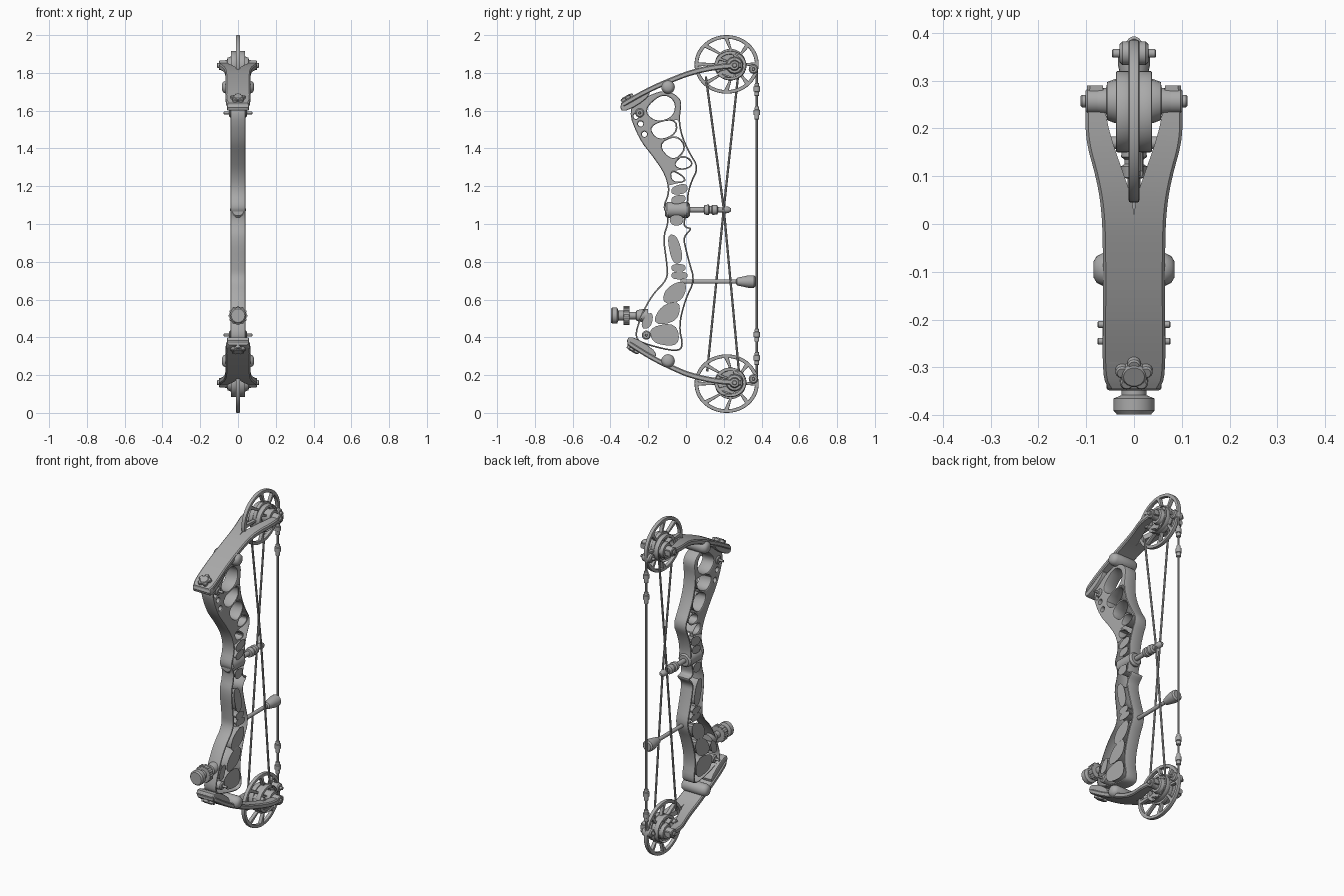
import bpy, bmesh, math
from mathutils import Vector

if "Cube" in bpy.data.objects:
    bpy.data.objects.remove(bpy.data.objects["Cube"], do_unlink=True)

grey = bpy.data.materials.new("satin grey")
grey.use_nodes = True
grey.diffuse_color = (0.4, 0.4, 0.4, 1)
grey.node_tree.nodes["Principled BSDF"].inputs["Base Color"].default_value = (0.4, 0.4, 0.4, 1)


def finish(obj):
    """Give the part its colour and smooth shading with sharp edges."""
    if obj.name not in bpy.context.collection.objects:
        bpy.context.collection.objects.link(obj)
    bpy.ops.object.select_all(action='DESELECT')
    obj.select_set(True)
    bpy.context.view_layer.objects.active = obj
    if obj.type == 'CURVE':
        bpy.ops.object.convert(target='MESH')
        obj = bpy.context.object
    obj.data.materials.clear()
    obj.data.materials.append(grey)
    bpy.ops.object.shade_smooth_by_angle(angle=math.radians(35))
    return obj


def soften(points, closed=True, rounds=2):
    """Cut the corners of a path so that it curves."""
    points = [Vector(p) for p in points]
    for _ in range(rounds):
        pairs = list(zip(points, points[1:] + points[:1]))
        if not closed:
            pairs.pop()
        cut = [a.lerp(b, t) for a, b in pairs for t in (0.25, 0.75)]
        points = cut if closed else [points[0]] + cut + [points[-1]]
    return points


def plate(name, outlines, half, bevel=0.006, x=0):
    """Flat plate in the side plane, the first outline filled, the others cut out."""
    curve = bpy.data.curves.new(name, 'CURVE')
    curve.dimensions = '2D'
    curve.fill_mode = 'BOTH'
    curve.extrude = half - bevel
    curve.bevel_depth = bevel
    curve.bevel_resolution = 1
    curve.offset = -bevel
    for outline in outlines:
        spline = curve.splines.new('POLY')
        spline.points.add(len(outline) - 1)
        spline.use_cyclic_u = True
        for point, p in zip(spline.points, outline):
            point.co = (p[0], p[1], 0, 1)
    obj = bpy.data.objects.new(name, curve)
    obj.rotation_euler = (math.pi / 2, 0, math.pi / 2)
    obj.location.x = x
    return finish(obj)


def turned(name, origin, axis, profile, sides=20):
    """Turned part: profile lists (distance along axis, radius)."""
    turn = Vector(axis).normalized().to_track_quat('Z', 'Y')
    bm = bmesh.new()
    rings = []
    for t, r in profile:
        angles = [math.tau * i / sides for i in range(sides)]
        rings.append([bm.verts.new(Vector(origin) + turn @ Vector(
            (r * math.cos(a), r * math.sin(a), t))) for a in angles])
    for a, b in zip(rings, rings[1:]):
        for i in range(sides):
            j = (i + 1) % sides
            bm.faces.new((a[i], a[j], b[j], b[i]))
    bm.faces.new(rings[0])
    bm.faces.new(rings[-1])
    return mesh_part(name, bm)


def mesh_part(name, bm):
    bmesh.ops.recalc_face_normals(bm, faces=bm.faces)
    mesh = bpy.data.meshes.new(name)
    bm.to_mesh(mesh)
    bm.free()
    return finish(bpy.data.objects.new(name, mesh))


def rod(name, origin, axis, half, radius):
    """Straight pin centred on its origin, with eased ends."""
    e = min(half, radius) * 0.25
    return turned(name, origin, axis, [(-half, radius - e), (e - half, radius),
                                       (half - e, radius), (half, radius - e)])


def ellipse(y, z, ry, rz, steps=64):
    return [(y + ry * math.cos(math.tau * i / steps), z + rz * math.sin(math.tau * i / steps))
            for i in range(steps)]


def cord(name, points, radius):
    curve = bpy.data.curves.new(name, 'CURVE')
    curve.dimensions = '3D'
    curve.bevel_depth = radius
    curve.bevel_resolution = 2
    spline = curve.splines.new('POLY')
    spline.points.add(len(points) - 1)
    for point, p in zip(spline.points, points):
        point.co = (*p, 1)
    return finish(bpy.data.objects.new(name, curve))


# Riser: one outline with rounded windows
riser = [(-.31, 1.61), (-.25, 1.45), (-.17, 1.35), (-.11, 1.26), (-.09, 1.17), (-.125, 1.09),
         (-.1, 1.05), (-.1, 1), (-.125, .93), (-.105, .79), (-.1, .71), (-.18, .63), (-.24, .52),
         (-.28, .39), (-.2, .355), (-.05, .32), (-.01, .35), (-.035, .46), (0, .6), (.05, .7),
         (.02, .8), (0, .88), (-.01, .93), (.04, .98), (-.01, .985), (0, 1.04), (.015, 1.08),
         (.01, 1.14), (.03, 1.22), (.07, 1.3), (.02, 1.38), (-.02, 1.47), (-.035, 1.56),
         (-.02, 1.65), (-.06, 1.69), (-.12, 1.71), (-.22, 1.67)]
upper_windows = [
    [(-.2, 1.63), (-.12, 1.69), (-.055, 1.65), (-.065, 1.57), (-.15, 1.54), (-.21, 1.58)],
    [(-.2, 1.52), (-.06, 1.56), (-.05, 1.48), (-.15, 1.44)],
    [(-.15, 1.42), (-.05, 1.47), (0, 1.4), (-.07, 1.33)],
    [(-.065, 1.31), (-.025, 1.36), (.02, 1.34), (.03, 1.31), (-.02, 1.29)],
    [(-.08, 1.29), (.01, 1.23), (-.075, 1.22)],
    [(-.07, 1.19), (0, 1.21), (0, 1.17), (-.07, 1.16)],
    [(-.07, 1.14), (-.01, 1.15), (-.01, 1.12), (-.07, 1.11)],
    [(-.08, 1.04), (-.02, 1.04), (-.025, 1), (-.075, 1)]]
lower_windows = [
    [(-.095, .94), (-.05, .93), (-.02, .81), (-.065, .79)],
    [(-.07, .78), (-.01, .78), (-.01, .755), (-.07, .755)],
    [(-.07, .74), (0, .74), (0, .715), (-.07, .715)],
    [(-.1, .66), (0, .7), (-.02, .6), (-.12, .58)],
    [(-.13, .56), (-.035, .59), (-.05, .49), (-.17, .47)],
    [(-.18, .45), (-.055, .47), (-.04, .36), (-.15, .37), (-.18, .4)],
    [(-.22, .5), (-.18, .53), (-.19, .46), (-.23, .45)]]
bores = [ellipse(y, z, .014, .014, 16) for y, z in ((-.24, 1.53), (-.22, 1.475), (-.265, 1.57))]
plate("riser", [soften(riser)] + [soften(w) for w in upper_windows + lower_windows] + bores, .04, .008)

# Limb stations: y, z, inner and outer half width
stations = [(-.345, 1.625, 0, .052), (-.32, 1.642, 0, .066), (-.19, 1.715, 0, .065),
            (-.03, 1.782, 0, .065), (.04, 1.805, 0, .069), (.1, 1.82, .02, .08),
            (.17, 1.832, .045, .1), (.23, 1.837, .06, .102), (.29, 1.84, .065, .098)]


def limb(name, flip, shift):
    bm = bmesh.new()
    rows = []
    for y, z, a, b in soften([s for s in stations], closed=False):
        y += shift * max(0, -y) / 0.345
        rows.append([bm.verts.new((x, y, flip(z + t))) for x, t in
                     ((a, .015), (b - .006, .015), (b, .009), (b, -.009), (b - .006, -.015), (a, -.015))])
    for p, q in zip(rows, rows[1:]):
        for i in range(6):
            if i < 5 or q[0].co.x > 0:      # inner wall only along the fork
                j = (i + 1) % 6
                bm.faces.new((p[i], p[j], q[j], q[i]))
    bm.faces.new(rows[0])
    bm.faces.new(rows[-1])
    obj = mesh_part(name, bm)
    obj.modifiers.new("both sides", 'MIRROR')


def cam_windows(y, z, flip, count, inner, outer_y, outer_z):
    """Windows between the spokes of a cam wheel."""
    windows = []
    for k in range(count):
        edge = [math.tau * (k + 0.1 + 0.8 * i / 8) / count for i in range(9)]
        outer = [(y + outer_y * math.cos(a), flip(z + outer_z * math.sin(a))) for a in edge]
        inside = [(y + .02 + inner * math.cos(a), flip(z + inner * math.sin(a))) for a in reversed(edge)]
        windows.append(outer + inside)
    return windows


# Limbs, cams and fittings, repeated at the top and the bottom
for side, sign, shift in (("upper", 1, 0), ("lower", -1, .035)):
    def flip(z):
        return 1 + sign * (z - 1)

    def part(name):
        return side + "_" + name

    limb(part("limb"), flip, shift)
    pocket = [(-.352, 1.625), (-.335, 1.592), (-.26, 1.625), (-.19, 1.68), (-.2, 1.715), (-.32, 1.66)]
    plate(part("limb_pocket"), [[(y + shift, flip(z)) for y, z in soften(pocket, rounds=1)]], .058)

    # Clover-shaped limb bolt
    normal = Vector((0, -.5, sign * .87)).normalized()
    along = normal.cross(Vector((1, 0, 0)))
    head = Vector((0, -.31 + shift, flip(1.66)))
    rod(part("limb_bolt"), head, normal, .02, .027)
    for k in range(5):
        a = math.tau * k / 5 + math.pi / 2
        spot = head + Vector((math.cos(a) * .026, 0, 0)) + along * math.sin(a) * .024
        rod(part("bolt_lobe"), spot, normal, .017, .014)

    # Pocket pivot and limb damper
    pivot = (0, -.245 + shift, flip(1.588))
    rod(part("pivot_head"), pivot, (1, 0, 0), .048, .024)
    rod(part("pivot_pin"), pivot, (1, 0, 0), .076, .007)
    turned(part("limb_damper"), (0, -.095, flip(1.725)), (1, 0, 0),
           [(-.085, .016), (-.078, .028), (-.062, .036), (.062, .036), (.078, .028), (.085, .016)])

    # Cam wheel, cable tracks and axle
    wheel = ellipse(.215, flip(1.845), .17, .155)
    plate(part("cam"), [wheel] + cam_windows(.215, 1.845, flip, 8, .082, .15, .136), .011, .004)
    for x in (-.024, .024):
        track = ellipse(.235, flip(1.838), .085, .078, 40)
        plate(part("cable_track"), [track] + cam_windows(.235, 1.838, flip, 5, .03, .066, .06),
              .014, .004, x)
    axle = (0, .257, flip(1.84))
    turned(part("cam_hub"), axle, (1, 0, 0),
           [(-.076, .026), (-.058, .028), (-.056, .04), (-.04, .046), (.04, .046), (.056, .04),
            (.058, .028), (.076, .026)])
    rod(part("axle"), axle, (1, 0, 0), .112, .013)
    for x in (-.086, .086):
        rod(part("limb_tip"), (x, axle[1], axle[2]), (1, 0, 0), .015, .026)
    rod(part("cable_post"), (0, .17, flip(1.815)), (1, 0, 0), .058, .013)
    rod(part("string_post"), (0, .357, flip(1.82)), (1, 0, 0), .046, .009)
    rod(part("string_anchor"), (0, .357, flip(1.82)), (1, 0, 0), .03, .025)

    # String weights
    for z in (1.712, 1.588):
        turned(part("string_weight"), (0, .375, flip(z)), (0, 0, 1),
               [(-.035, .008), (-.033, .013), (-.012, .013), (-.01, .017), (.015, .017),
                (.018, .012), (.033, .011), (.035, .008)], 14)

# String and crossing cables
cord("bowstring", [(0, .375, .18), (0, .375, 1.82)], .006)
cord("front_cable", [(.014, .105, 1.78), (.014, .2, 1.08), (.014, .28, .22)], .006)
cord("rear_cable", [(-.014, .275, 1.78), (-.014, .2, 1.08), (-.014, .112, .22)], .006)

# Cable guard, string stop and stabilizer, all turned along the depth
turned("cable_guard", (0, 0, 1.075), (0, 1, 0),
       [(-.03, .014), (.095, .014), (.097, .025), (.12, .028), (.125, .02), (.135, .02), (.14, .027),
        (.165, .025), (.17, .014), (.195, .013), (.205, .019), (.225, .017), (.238, .008)])
rod("riser_collar", (0, -.045, 1.075), (0, 1, 0), .065, .042)
turned("string_stop", (0, 0, .695), (0, 1, 0),
       [(-.03, .011), (.265, .011), (.27, .02), (.33, .033), (.36, .033), (.368, .025)])
turned("stabilizer", (0, 0, .515), (0, 1, 0),
       [(-.398, .036), (-.39, .043), (-.365, .043), (-.358, .026), (-.332, .026), (-.33, .047),
        (-.3, .047), (-.298, .02), (-.265, .02), (-.262, .028), (-.235, .034), (-.2, .034)], 28)
for k in range(12):
    a = math.tau * k / 12
    rod("stabilizer_grip", (.045 * math.cos(a), -.315, .515 + .045 * math.sin(a)), (0, 1, 0), .016, .006)
